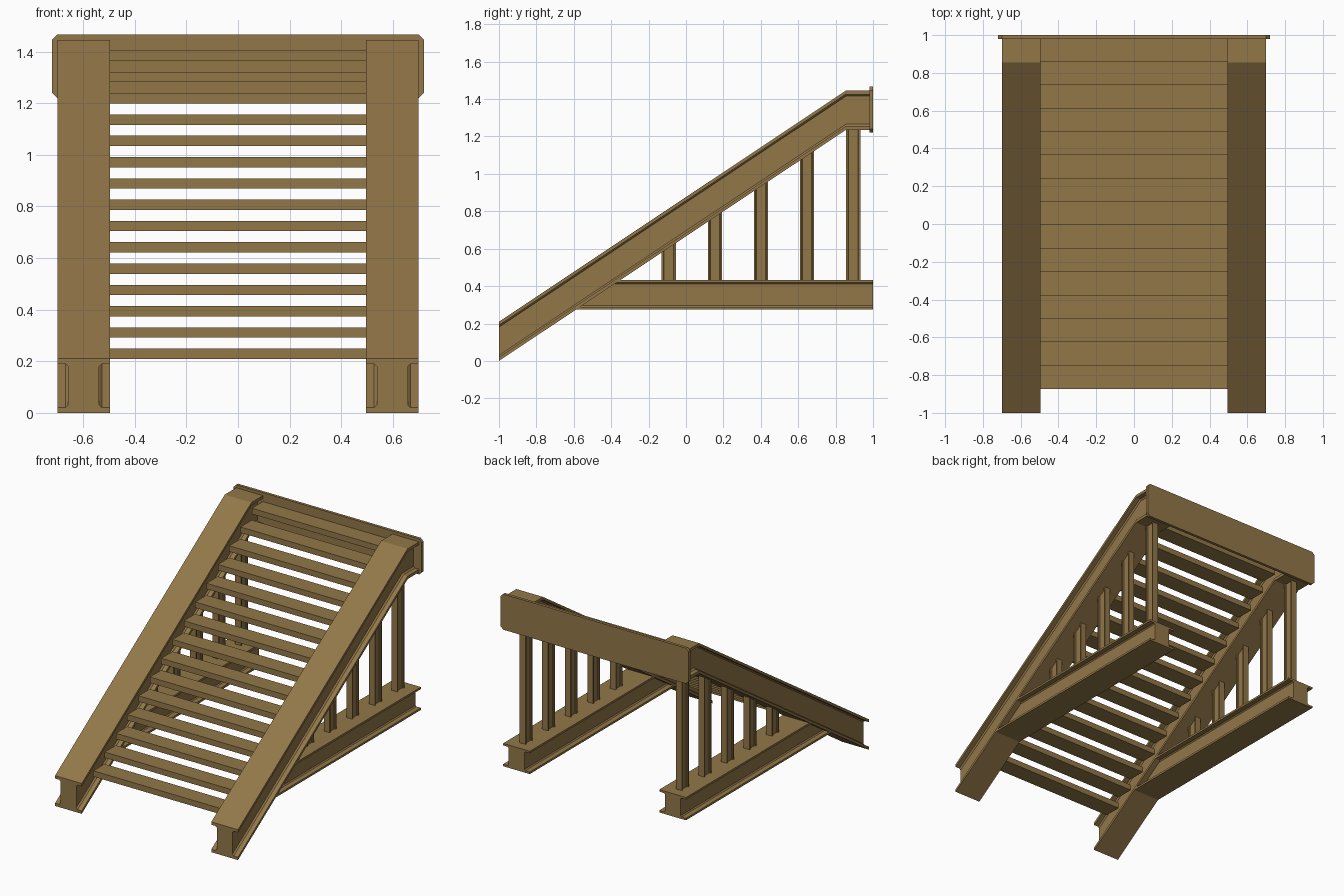
import bpy
import bmesh
from mathutils import Vector

cube = bpy.data.objects.get("Cube")
if cube:
    bpy.data.objects.remove(cube, do_unlink=True)

# One painted steel colour
paint = bpy.data.materials.new("ochre_brown_paint")
paint.use_nodes = True
colour = (0.29, 0.185, 0.066, 1.0)
paint.diffuse_color = colour
paint.node_tree.nodes["Principled BSDF"].inputs["Base Color"].default_value = colour

SLOPE = 0.666
ELBOW = 0.855        # where the stringer turns level
BACK = 0.98          # front of the end plate
SIDE_X = 0.598
STRINGER_H = 0.21
BEAM_Z, BEAM_H = 0.275, 0.158


def underside(y):
    """Height of the stringer's lower face."""
    return (min(y, ELBOW) + 1) * SLOPE


def loft(name, rings):
    """Skin matching rings of points and cap both ends."""
    bm = bmesh.new()
    loops = [[bm.verts.new(p) for p in ring] for ring in rings]
    n = len(loops[0])
    for a, b in zip(loops, loops[1:]):
        for i in range(n):
            j = (i + 1) % n
            bm.faces.new((a[i], a[j], b[j], b[i]))
    bm.faces.new(loops[0][::-1])
    bm.faces.new(loops[-1])
    bmesh.ops.recalc_face_normals(bm, faces=bm.faces)
    mesh = bpy.data.meshes.new(name)
    bm.to_mesh(mesh)
    bm.free()
    mesh.materials.append(paint)
    obj = bpy.data.objects.new(name, mesh)
    bpy.context.collection.objects.link(obj)
    return obj


def i_beam(name, x, width, web, depth, flange, stations):
    """I-section through stations of (origin, depth vector), both in y and z."""
    w, t, f, c = width / 2, web / 2, flange / depth, flange / 2
    quarter = [(w, 0), (w, f), (t + c, f), (t, f + c / depth)]
    half = quarter + [(u, 1 - v) for u, v in reversed(quarter)]
    profile = half + [(-u, v) for u, v in reversed(half)]
    rings = [[Vector((x + u, o[0] + d[0] * v, o[1] + d[1] * v)) for u, v in profile]
             for o, d in stations]
    return loft(name, rings)


def box(name, lo, hi):
    corners = [(lo[0], lo[2]), (hi[0], lo[2]), (hi[0], hi[2]), (lo[0], hi[2])]
    return loft(name, [[(x, y, z) for x, z in corners] for y in (lo[1], hi[1])])


for side, label in ((1, "left"), (-1, "right")):
    x = side * SIDE_X
    # Sloping stringer with a level top end
    i_beam(label + "_stringer", x, 0.204, 0.12, STRINGER_H, 0.02,
           [((y, underside(y)), (0, STRINGER_H)) for y in (-1, ELBOW, BACK)])

    # Level base beam, mitred against the stringer
    start = BEAM_Z / SLOPE - 1
    i_beam(label + "_base_beam", x, 0.204, 0.12, BEAM_H, 0.014,
           [((start, BEAM_Z), (BEAM_H / SLOPE, BEAM_H)), ((1, BEAM_Z), (0, BEAM_H))])

    # Posts cut to the stringer's underside
    for i in range(5):
        y, d = -0.13 + 0.2465 * i, 0.076
        top = underside(y)
        i_beam(f"{label}_post_{i + 1}", x, 0.045, 0.025, d, 0.009,
               [((y, BEAM_Z + BEAM_H), (d, 0)), ((y, top), (d, underside(y + d) - top))])

# Treads
RUN, RISE = 0.1238, 0.0825
for i in range(15):
    y, z = -0.873 + RUN * i, 0.209 + RISE * i
    box(f"tread_{i + 1}", (-0.497, y, z), (0.497, min(y + RUN, BACK), z + 0.04))

# End plate with clipped corners
half_w, low, high, clip = 0.72, 1.22, 1.466, 0.02
right = [(half_w - clip, low), (half_w, low + clip), (half_w, high - clip), (half_w - clip, high)]
outline = right + [(-x, z) for x, z in reversed(right)]
loft("end_plate", [[(x, y, z) for x, z in outline] for y in (BACK, 1)])
